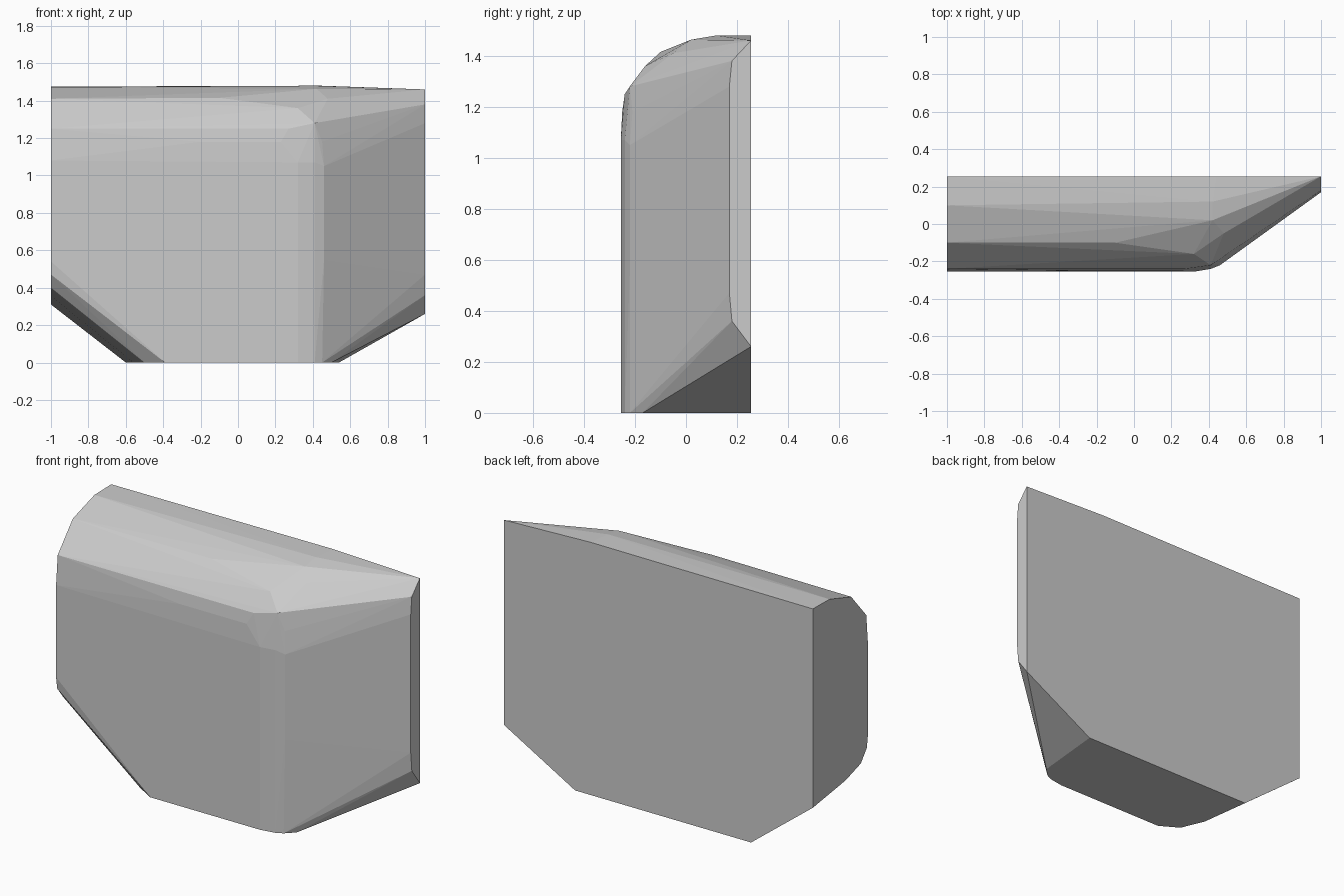
import bpy
import bmesh

BACK = .255
FRONT = -.255

default = bpy.data.objects.get("Cube")
if default:
    bpy.data.objects.remove(default, do_unlink=True)


def make_material(name, colour):
    mat = bpy.data.materials.new(name)
    mat.use_nodes = True
    mat.diffuse_color = colour
    mat.node_tree.nodes["Principled BSDF"].inputs["Base Color"].default_value = colour
    return mat


def end_section(x, profile):
    """Upright end face: (y, z) corners at one x."""
    return [(x, y, z) for y, z in profile]


def base_section(outline):
    """Flat underside: (x, y) corners on the ground."""
    return [(x, y, 0) for x, y in outline]


def faceted_shell(name, corners, material):
    """Convex solid wrapped around the section corners, flat shaded."""
    bm = bmesh.new()
    for corner in corners:
        bm.verts.new(corner)
    hull = bmesh.ops.convex_hull(bm, input=bm.verts[:])
    spare = {g for g in hull["geom_interior"] + hull["geom_unused"]
             if isinstance(g, bmesh.types.BMVert)}
    bmesh.ops.delete(bm, geom=list(spare), context="VERTS")
    bmesh.ops.dissolve_limit(bm, angle_limit=.01, verts=bm.verts[:], edges=bm.edges[:])
    bmesh.ops.recalc_face_normals(bm, faces=bm.faces[:])
    mesh = bpy.data.meshes.new(name)
    bm.to_mesh(mesh)
    bm.free()
    mesh.materials.append(material)
    shell = bpy.data.objects.new(name, mesh)
    bpy.context.collection.objects.link(shell)
    return shell


# Broad end with rounded upper and lower front
broad_end = end_section(-1, [
    (BACK, 1.475), (.1, 1.472), (-.1, 1.41), (-.24, 1.25), (FRONT, 1.08),
    (FRONT, .54), (-.245, .47), (-.19, .4), (-.05, .355), (BACK, .31)])

# Narrow end at the tapered side
narrow_end = end_section(1, [
    (BACK, 1.46), (.18, 1.38), (.17, 1.28), (.17, .47), (.18, .36), (BACK, .26)])

# Underside outline
underside = base_section([
    (-.6, BACK), (-.56, -.05), (-.5, -.19), (-.39, FRONT), (.32, FRONT),
    (.41, -.24), (.45, -.22), (.5, -.17), (.54, BACK)])

# Bevelled shoulder between the front, the taper and the crown
shoulder = [
    (.32, FRONT, 1.07), (.41, -.24, 1.07), (.46, -.22, 1.05), (.46, -.22, .55),
    (-.2, -.25, 1.18), (.23, -.25, 1.18), (.27, -.24, 1.25), (.41, -.22, 1.28),
    (.45, -.21, 1.18), (.32, -.16, 1.36), (.48, -.05, 1.41)]

# Crown along the top
crown = [(-.1, -.1, 1.415), (.42, .02, 1.463), (.42, .12, 1.48), (.44, BACK, 1.48)]

grey = make_material("light grey", (.6, .6, .6, 1))
faceted_shell("faceted_panel",
              broad_end + narrow_end + underside + shoulder + crown, grey)
